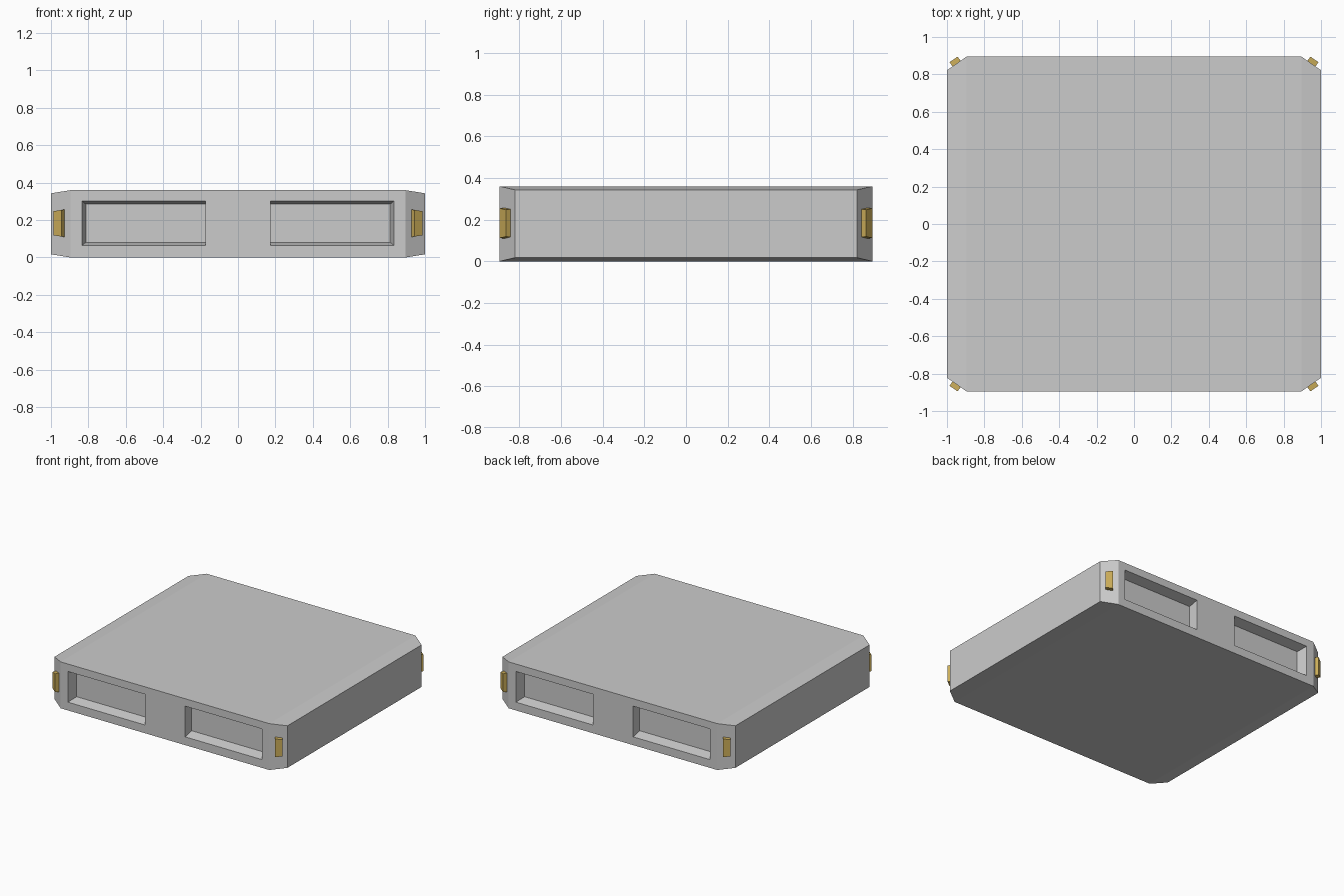
import bpy, bmesh
from mathutils import Vector

if "Cube" in bpy.data.objects:
    bpy.data.objects.remove(bpy.data.objects["Cube"])

MID_Z = 0.18          # mid-height of the slab


def loft(name, rings):
    """Skin a list of equal-length point rings and cap both ends."""
    bm = bmesh.new()
    loops = [[bm.verts.new(p) for p in ring] for ring in rings]
    n = len(loops[0])
    for a, b in zip(loops, loops[1:]):
        for i in range(n):
            j = (i + 1) % n
            bm.faces.new((a[i], a[j], b[j], b[i]))
    bm.faces.new(loops[0])
    bm.faces.new(loops[-1])
    bmesh.ops.recalc_face_normals(bm, faces=bm.faces)
    mesh = bpy.data.meshes.new(name)
    bm.to_mesh(mesh)
    bm.free()
    obj = bpy.data.objects.new(name, mesh)
    bpy.context.collection.objects.link(obj)
    return obj


# Slab body: rectangular sections along x, narrowing at both ends
sections = [(-1.0, 0.822, 0.163), (-0.895, 0.895, 0.18),
            (0.895, 0.895, 0.18), (1.0, 0.822, 0.163)]
body = loft("slab_body", [
    [(x, -hy, MID_Z - hz), (x, hy, MID_Z - hz), (x, hy, MID_Z + hz), (x, -hy, MID_Z + hz)]
    for x, hy, hz in sections])


# Recess pockets: two on the front, two on the back, drafted except at the inner end
def pocket_ring(sx, sy, y, draft):
    x0, x1 = 0.173 * sx, (0.834 - draft) * sx
    z0, z1 = 0.064 + draft * 0.85, 0.302 - draft * 0.85
    return [(x0, sy * y, z0), (x1, sy * y, z0), (x1, sy * y, z1), (x0, sy * y, z1)]


bpy.context.view_layer.objects.active = body
for sx in (-1, 1):
    for sy in (-1, 1):
        cutter = loft("pocket_cutter", [pocket_ring(sx, sy, 0.815, 0.02),
                                        pocket_ring(sx, sy, 0.915, -0.005)])
        cutter.hide_render = True
        mod = body.modifiers.new("pocket", 'BOOLEAN')
        mod.operation = 'DIFFERENCE'
        mod.solver = 'EXACT'
        mod.object = cutter
        bpy.ops.object.modifier_apply(modifier=mod.name)
        bpy.data.objects.remove(cutter, do_unlink=True)

# Brass contact blocks on the four chamfered corners
brass = bpy.data.materials.new("brass")
brass.diffuse_color = (0.6, 0.42, 0.1, 1)
brass.use_nodes = True
brass.node_tree.nodes["Principled BSDF"].inputs["Base Color"].default_value = brass.diffuse_color

along = Vector((0.105, -0.073)).normalized()
normal = Vector((0.073, 0.105)).normalized()
centre = Vector((0.9485, 0.857))


def block_ring(sx, sy, out):
    ring = []
    for side, up in ((-1, -1), (1, -1), (1, 1), (-1, 1)):
        p = centre + along * side * 0.026 + normal * out
        half = 0.074 - 0.16 * (p.x - 0.925)     # shrinks toward the ends like the slab
        ring.append((sx * p.x, sy * p.y, MID_Z + 0.003 + up * half))
    return ring


for sx, side in ((-1, "left"), (1, "right")):
    for sy, end in ((-1, "front"), (1, "back")):
        block = loft(f"corner_block_{end}_{side}",
                     [block_ring(sx, sy, -0.015), block_ring(sx, sy, 0.028)])
        block.data.materials.append(brass)
